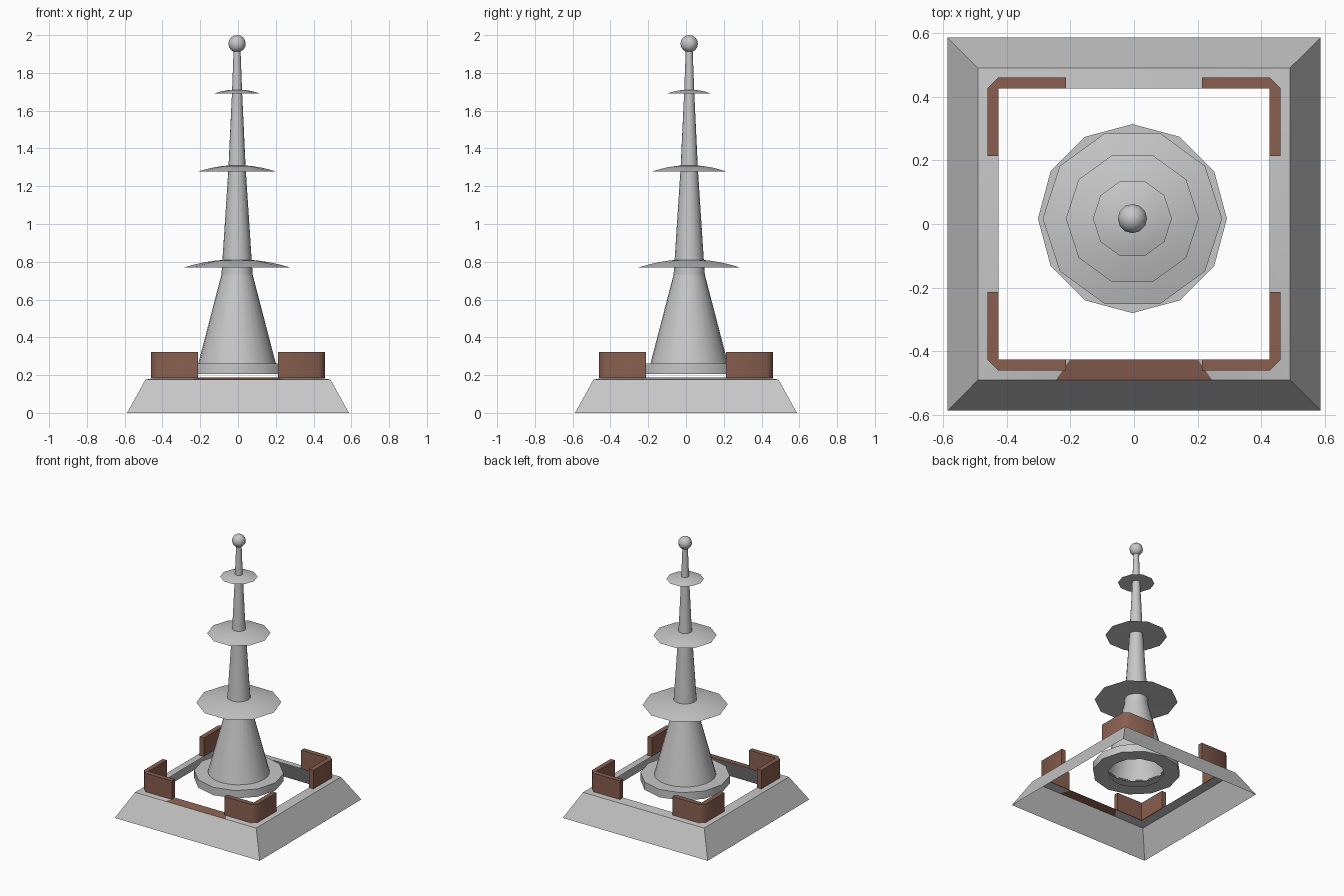
import bpy, bmesh, math
from mathutils import Vector

cube = bpy.data.objects.get("Cube")
if cube:
    bpy.data.objects.remove(cube, do_unlink=True)

CX, CY = -0.005, 0.017  # tower axis


def material(name, rgb):
    m = bpy.data.materials.new(name)
    m.use_nodes = True
    m.diffuse_color = (*rgb, 1)
    m.node_tree.nodes["Principled BSDF"].inputs["Base Color"].default_value = (*rgb, 1)
    return m


GREY = material("stone_grey", (0.57, 0.57, 0.57))
BROWN = material("rust_brown", (0.25, 0.115, 0.08))


def finish(bm, name, mats, angle=40):
    mesh = bpy.data.meshes.new(name)
    bm.to_mesh(mesh)
    bm.free()
    ob = bpy.data.objects.new(name, mesh)
    bpy.context.collection.objects.link(ob)
    for m in mats:
        mesh.materials.append(m)
    bpy.ops.object.select_all(action='DESELECT')
    ob.select_set(True)
    bpy.context.view_layer.objects.active = ob
    if angle:
        bpy.ops.object.shade_smooth_by_angle(angle=math.radians(angle))
    return ob


def lathe(bm, profile, sides, turn=0.0, centre=(CX, CY)):
    """Sweep (radius, z) points round a vertical axis as an open shell."""
    rings = []
    for r, z in profile:
        rings.append([bm.verts.new((centre[0] + r * math.cos(turn + math.tau * i / sides),
                                    centre[1] + r * math.sin(turn + math.tau * i / sides), z))
                      for i in range(sides)])
    for low, high in zip(rings, rings[1:]):
        for i in range(sides):
            j = (i + 1) % sides
            bm.faces.new((low[i], low[j], high[j], high[i]))


def turned(name, profile, sides):
    bm = bmesh.new()
    lathe(bm, profile, sides)
    return finish(bm, name, [GREY])


# Hollow square plinth: sloped walls and a nearly flat rim
bm = bmesh.new()
root2 = math.sqrt(2)
lathe(bm, [(r * root2, z) for r, z in ((0.587, 0), (0.49, 0.176), (0.426, 0.187))],
      4, math.pi / 4, (0, 0))


def front_rim():
    return [f for f in bm.faces
            if f.calc_center_median().z > 0.15 and f.calc_center_median().y < -0.44]


# Front rim is cut into three, the middle one brown
for s in (-1, 1):
    faces = front_rim()
    geom = faces + list({e for f in faces for e in f.edges}) + list({v for f in faces for v in f.verts})
    bmesh.ops.bisect_plane(bm, geom=geom, plane_co=(s * 0.245, -0.49, 0.176),
                           plane_no=Vector((0.065, s * 0.045, 0)))
for f in front_rim():
    if abs(f.calc_center_median().x) < 0.1:
        f.material_index = 1
finish(bm, "plinth", [GREY, BROWN], 20)

# Chamfered corner brackets, mirrored to the four corners
INNER, OUTER, END = 0.426, 0.461, 0.213
outline = [(END, OUTER), (INNER, OUTER), (OUTER, INNER), (OUTER, END),
           (INNER, END), (INNER, INNER), (END, INNER)]
for sx, side in ((1, "left"), (-1, "right")):
    for sy, depth in ((1, "back"), (-1, "front")):
        bm = bmesh.new()
        face = bm.faces.new([bm.verts.new((sx * x, sy * y, 0.186)) for x, y in outline])
        top = bmesh.ops.extrude_face_region(bm, geom=[face])
        bmesh.ops.translate(bm, vec=(0, 0, 0.136),
                            verts=[v for v in top["geom"] if isinstance(v, bmesh.types.BMVert)])
        bmesh.ops.recalc_face_normals(bm, faces=bm.faces)
        finish(bm, f"{depth}_{side}_bracket", [BROWN], 50)

# Tower: foot ring, flared skirt and tapering shaft
turned("foot_ring", [(0.19, 0.205), (0.297, 0.205), (0.297, 0.262), (0.205, 0.262)], 12)
turned("skirt", [(0.207, 0.255), (0.083, 0.73)], 24)
turned("shaft", [(0.083, 0.73), (0.078, 0.8), (0.046, 1.29), (0.027, 1.69), (0.018, 1.93)], 16)

# Domed ten-sided canopies with a shallow underside
for name, r, z, rise in (("lower_canopy", 0.282, 0.77, 0.04),
                         ("middle_canopy", 0.209, 1.277, 0.032),
                         ("upper_canopy", 0.124, 1.69, 0.02)):
    dome = [(r * k, z + rise * (1 - k * k) * 1.08) for k in (1, 0.8, 0.6, 0.4, 0.2)]
    turned(name, [(r * 0.2, z + rise * 0.3)] + dome, 10)

# Ball finial
bm = bmesh.new()
bmesh.ops.create_uvsphere(bm, u_segments=12, v_segments=8, radius=0.046)
bmesh.ops.translate(bm, vec=(CX, CY, 1.954), verts=bm.verts)
finish(bm, "finial", [GREY])
